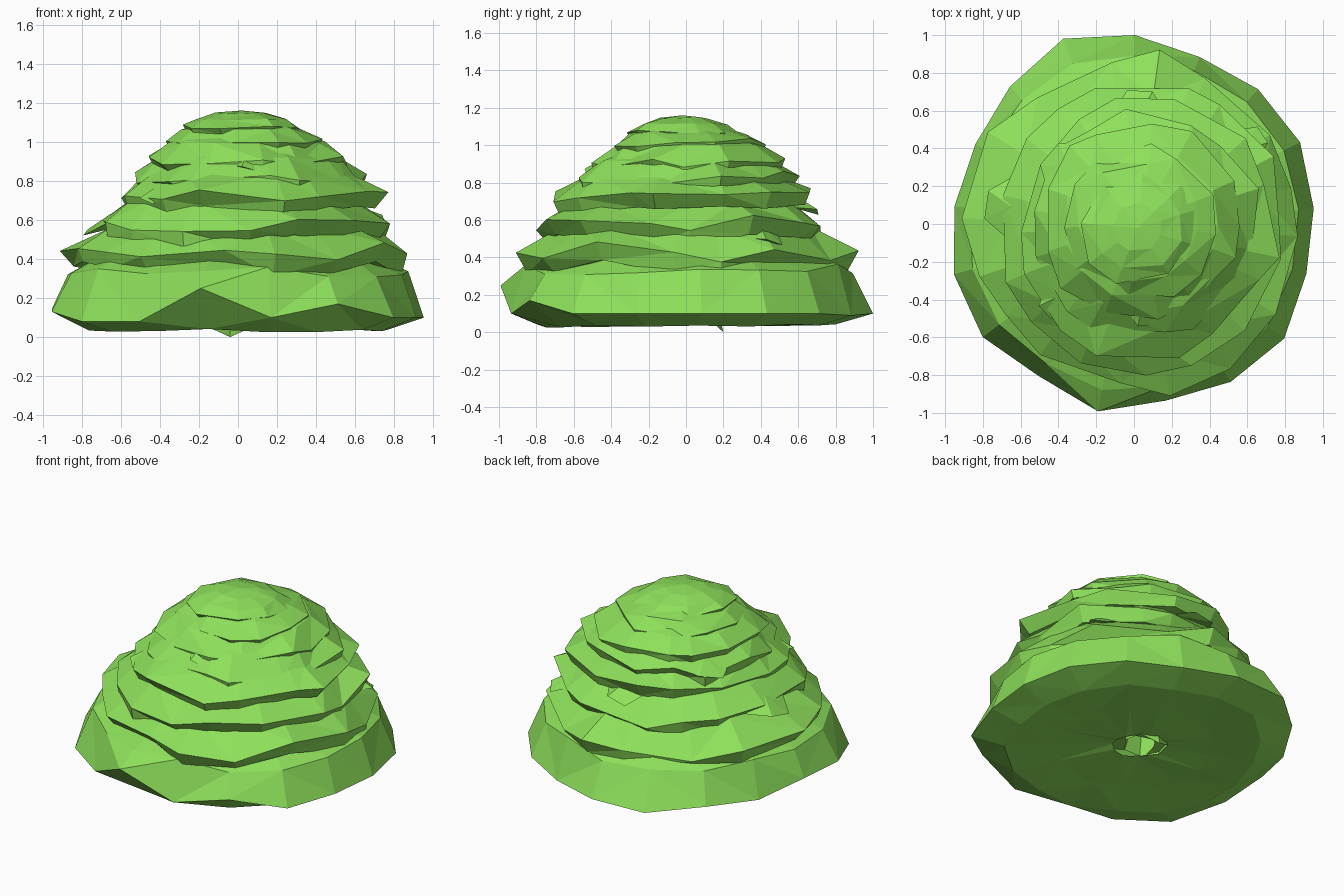
import bpy
import bmesh
import random
from math import sin, cos, pi, radians

old = bpy.data.objects.get("Cube")
if old:
    bpy.data.objects.remove(old, do_unlink=True)

# Single leaf colour
leaf = bpy.data.materials.new("leaf green")
leaf.use_nodes = True
leaf.diffuse_color = (0.27, 0.75, 0.105, 1)
leaf.node_tree.nodes["Principled BSDF"].inputs["Base Color"].default_value = leaf.diffuse_color


def finish(bm, name):
    bmesh.ops.triangulate(bm, faces=bm.faces[:], quad_method='SHORT_EDGE')
    bmesh.ops.recalc_face_normals(bm, faces=bm.faces[:])
    mesh = bpy.data.meshes.new(name)
    bm.to_mesh(mesh)
    bm.free()
    mesh.materials.append(leaf)
    ob = bpy.data.objects.new(name, mesh)
    bpy.context.collection.objects.link(ob)
    return ob


def bridge(bm, a, b):
    for i in range(len(a)):
        j = (i + 1) % len(a)
        bm.faces.new((a[i], a[j], b[j], b[i]))


# Broad bottom skirt, with an irregular rim and an open centre underneath
outline = [.955, .98, .97, .95, 1, 1.05, .98, .94, .955,
           .99, 1, .95, 1.01, .95, .98, 1, .95]
rim_height = [.1, .1, .1, .09, .1, .1, .12, .1, .15,
              .13, .08, .08, .25, .1, .17, .1, .1]
rng = random.Random(4)
bm = bmesh.new()
rings = []
for scale, height in ((.13, .06), (.5, .05), (.8, .035), (1, None), (.9, .335), (.6, .48)):
    ring = []
    for i, r in enumerate(outline):
        a = radians(5) + i * 2 * pi / len(outline)
        z = rim_height[i] if height is None else height
        wobble = 0 if height is None else rng.uniform(-.01, .01)
        if scale == .9:
            r = r * .4 + .59
            wobble *= 3
        ring.append(bm.verts.new((r * scale * cos(a), r * scale * sin(a), z + wobble)))
    rings.append(ring)
for lower, upper in zip(rings, rings[1:]):
    bridge(bm, lower, upper)
bm.faces.new(rings[-1])
finish(bm, "bottom_skirt")


def tier(name, r, z, crown, sides, seed, cx=0, cy=0):
    """Crumpled dome whose ragged rim overhangs an inward-sloping band."""
    rng = random.Random(seed)
    bm = bmesh.new()
    turn = rng.uniform(0, pi)
    high = crown - z
    profile = ((.78, .04), (.95, 0), (1, .26), (.76, .6), (.42, .88))
    rings = [[] for _ in profile]
    for i in range(sides):
        a = turn + (i + rng.uniform(-.3, .3)) * 2 * pi / sides
        reach = rng.uniform(.93, 1.05)
        drop = high * rng.uniform(-.14, .12)
        for k, (s, h) in enumerate(profile):
            rad = r * s * (reach if k < 3 else rng.uniform(.96, 1.04))
            dz = drop if k < 3 else high * rng.uniform(-.04, .04)
            if k == 1:
                rad *= rng.uniform(.94, 1.04)
            if k == 2:
                dz += high * rng.uniform(-.08, .06)
            rings[k].append(bm.verts.new((cx + rad * cos(a), cy + rad * sin(a), z + h * high + dz)))
    for lower, upper in zip(rings, rings[1:]):
        bridge(bm, lower, upper)
    bm.faces.new(rings[0])
    tip = bm.verts.new((cx, cy, crown))
    top = rings[-1]
    for i in range(sides):
        bm.faces.new((top[i], top[(i + 1) % sides], tip))
    finish(bm, name)


# Overlapping leaf tiers, from wide to narrow
tier("lower_leaf_tier", .895, .345, .72, 16, 11, .01, 0)
tier("lower_inner_tier", .785, .49, .83, 15, 22, .02, -.01)
tier("middle_leaf_tier", .70, .65, .95, 14, 35, .06, -.03)
tier("middle_inner_tier", .61, .76, 1.03, 14, 41, .05, 0)
tier("upper_leaf_tier", .53, .86, 1.09, 13, 53, .04, .01)
tier("crown_tier", .415, .965, 1.13, 11, 71, .03, .01)
tier("crown_cap", .31, 1.045, 1.16, 9, 89, .02, -.02)

# Loose folded leaves lying against the tiers
rng = random.Random(8)
for n in range(8):
    t = (n + .5) / 8
    a = n * 2.4 + .6
    r = .82 - .33 * t
    z = .45 + .43 * t
    half = rng.uniform(.1, .17)
    bm = bmesh.new()
    points = ((r - .1, -half, z + .03), (r - .1, half, z + .05),
              (r + .03, half * .5, z - .01), (r + .03, -half * .4, z + .02),
              (r - .1, 0, z + .1))
    v = [bm.verts.new((x * cos(a) - y * sin(a), x * sin(a) + y * cos(a), h)) for x, y, h in points]
    bmesh.ops.convex_hull(bm, input=v)
    finish(bm, "loose_leaf")

# Small stalk lip in the opening underneath
bm = bmesh.new()
inner, outer = [], []
for i in range(7):
    a = i * 2 * pi / 7 + pi / 2
    dip = .05 if i == 0 else 0
    outer.append(bm.verts.new((.14 * cos(a) - .04, .14 * sin(a) + .06, .05 - dip)))
    inner.append(bm.verts.new((.1 * cos(a) - .04, .1 * sin(a) + .06, .17)))
bridge(bm, outer, inner)
bm.faces.new(inner)
finish(bm, "stalk_hollow")
